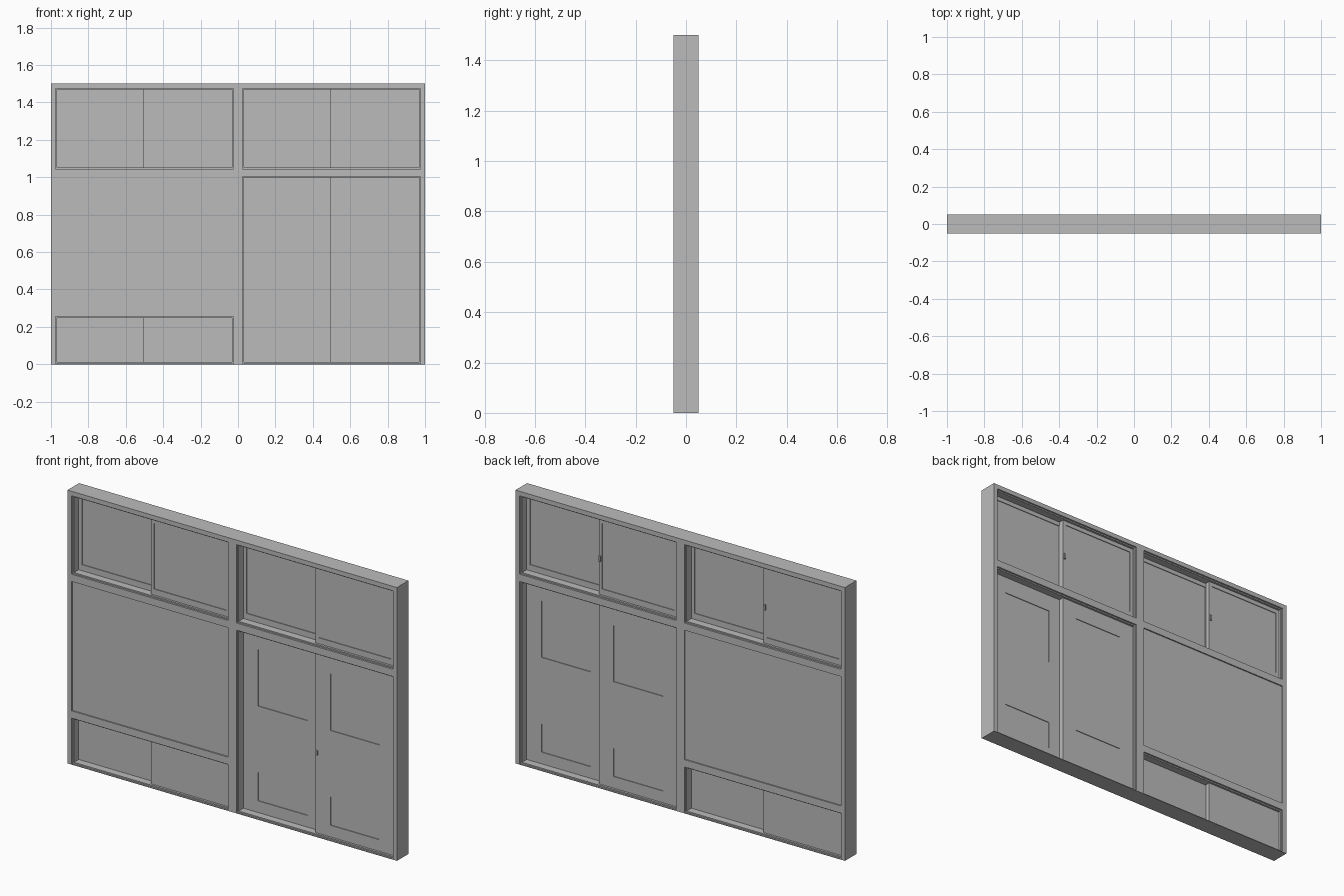
import bpy, bmesh
from mathutils import Vector

cube = bpy.data.objects.get("Cube")
if cube:
    bpy.data.objects.remove(cube, do_unlink=True)

grey = bpy.data.materials.new("plain_grey")
grey.use_nodes = True
colour = (0.5, 0.5, 0.5, 1)
grey.diffuse_color = colour
grey.node_tree.nodes["Principled BSDF"].inputs["Base Color"].default_value = colour


def slab(name, x, y, z, holes=(), recesses=(), depth=0.004):
    """Box with rectangular through holes and shallow recesses on front and back."""
    bm = bmesh.new()
    bmesh.ops.create_cube(bm, size=1)
    for v in bm.verts:
        v.co = Vector([r[0] if c < 0 else r[1] for c, r in zip(v.co, (x, y, z))])
    rects = list(holes) + list(recesses)
    cuts = {(0, a) for rx, rz in rects for a in rx} | {(2, a) for rx, rz in rects for a in rz}
    for axis, at in sorted(cuts):
        normal = Vector((axis == 0, 0, axis == 2))
        bmesh.ops.bisect_plane(bm, geom=bm.verts[:] + bm.edges[:] + bm.faces[:],
                               dist=1e-5, plane_co=normal * at, plane_no=normal)

    def face_in(rect, side):
        (x0, x1), (z0, z1) = rect
        found = []
        for f in bm.faces:
            c = f.calc_center_median()
            if f.normal.y * side > 0.9 and x0 < c.x < x1 and z0 < c.z < z1:
                found.append(f)
        if len(found) > 1:
            found = bmesh.ops.dissolve_faces(bm, faces=found)["region"]
        return found[0]

    for rect in recesses:
        for side in (-1, 1):
            f = face_in(rect, side)
            new = bmesh.ops.extrude_discrete_faces(bm, faces=[f])["faces"][0]
            bmesh.ops.translate(bm, verts=new.verts[:], vec=(0, -side * depth, 0))
    for rect in holes:
        front, back = face_in(rect, -1), face_in(rect, 1)
        loop = front.verts[:]
        pair = [min(back.verts, key=lambda b: (b.co.x - v.co.x) ** 2 + (b.co.z - v.co.z) ** 2)
                for v in loop]
        bmesh.ops.delete(bm, geom=[front, back], context='FACES_ONLY')
        for i in range(len(loop)):
            bm.faces.new((loop[i - 1], loop[i], pair[i], pair[i - 1]))
    bmesh.ops.recalc_face_normals(bm, faces=bm.faces[:])
    mesh = bpy.data.meshes.new(name)
    bm.to_mesh(mesh)
    bm.free()
    mesh.materials.append(grey)
    obj = bpy.data.objects.new(name, mesh)
    bpy.context.collection.objects.link(obj)
    return obj


LEFT, RIGHT = (-0.975, -0.025), (0.025, 0.975)
HIGH, DOOR, LOW = (1.045, 1.475), (0.004, 1.005), (0.004, 0.255)

# Wall frame with four openings and one shallow solid panel
slab("wall_frame", (-1, 1), (-0.05, 0.05), (0, 1.5),
     holes=[(LEFT, HIGH), (RIGHT, HIGH), (RIGHT, DOOR), (LEFT, LOW)],
     recesses=[(LEFT, (0.295, 1.005))], depth=0.007)


def sliding_pair(name, x, z, recesses):
    """Lining plus two overlapping leaves; recesses are margins and heights per leaf."""
    t = 0.007
    ix, iz = (x[0] + t, x[1] - t), (z[0] + t, z[1] - t)
    slab(name + "_lining", x, (-0.04, 0.04), z, holes=[(ix, iz)])
    mid = (x[0] + x[1]) / 2
    leaves = (("back", (ix[0], mid + 0.009), (0.001, 0.028)),
              ("front", (mid - 0.009, ix[1]), (-0.028, -0.001)))
    for label, lx, ly in leaves:
        rects = [((lx[0] + m, lx[1] - m), h) for m, h in recesses]
        slab(f"{name}_{label}_leaf", lx, ly, iz, recesses=rects)
    return mid


# Upper windows with small latches on the back
for name, x in (("right_window", LEFT), ("left_window", RIGHT)):
    mid = sliding_pair(name, x, HIGH, [(0.019, (1.085, 1.445))])
    slab(name + "_latch", (mid - 0.004, mid + 0.007), (0.027, 0.036), (1.235, 1.265))

# Double sliding door with an upper pane and a lower panel on each leaf
mid = sliding_pair("door", RIGHT, DOOR, [(0.089, (0.595, 0.905)), (0.089, (0.075, 0.23))])
slab("door_handle", (mid - 0.007, mid + 0.004), (-0.034, -0.027), (0.44, 0.465))

# Low hatch under the solid panel
sliding_pair("low_hatch", LEFT, LOW, [])
